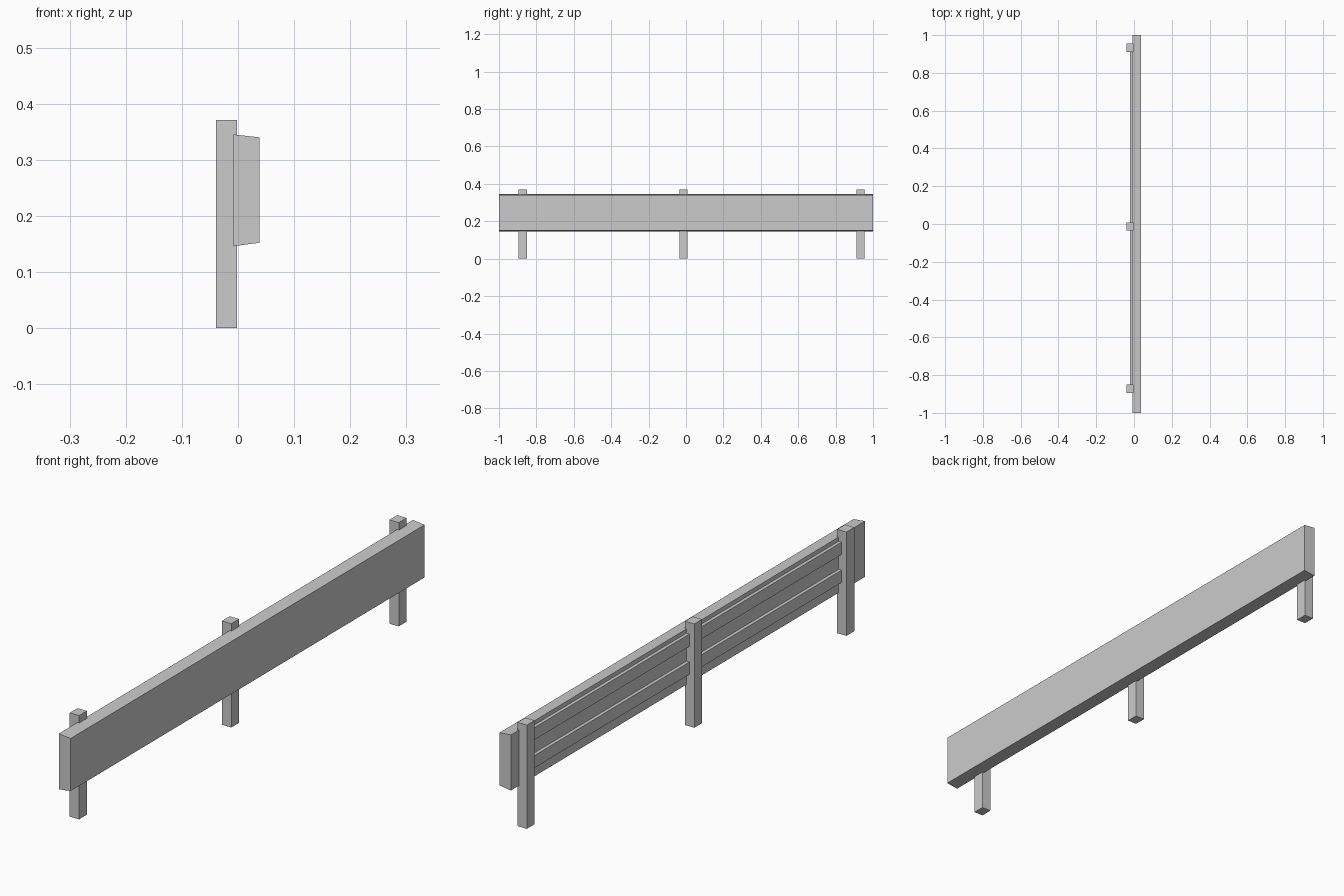
import bpy
import bmesh

if "Cube" in bpy.data.objects:
    bpy.data.objects.remove(bpy.data.objects["Cube"])

POST_Y = (-0.873, -0.013, 0.933)


def extrude_profile(name, profile, y0, y1):
    """Closed prism: an (x, z) profile swept along y."""
    bm = bmesh.new()
    face = bm.faces.new([bm.verts.new((x, y0, z)) for x, z in profile])
    ext = bmesh.ops.extrude_face_region(bm, geom=[face])
    moved = [v for v in ext["geom"] if isinstance(v, bmesh.types.BMVert)]
    bmesh.ops.translate(bm, verts=moved, vec=(0, y1 - y0, 0))
    bmesh.ops.recalc_face_normals(bm, faces=bm.faces)
    mesh = bpy.data.meshes.new(name)
    bm.to_mesh(mesh)
    bm.free()
    obj = bpy.data.objects.new(name, mesh)
    bpy.context.collection.objects.link(obj)
    return obj


def rect(x0, x1, z0, z1):
    return [(x0, z0), (x1, z0), (x1, z1), (x0, z1)]


# Long barrier panel, slightly tapered towards its front face
extrude_profile("barrier_panel",
                [(-0.008, 0.146), (0.038, 0.152), (0.038, 0.34), (-0.008, 0.345)],
                -1.0, 1.0)

# Three square posts behind the panel
for i, y in enumerate(POST_Y, 1):
    extrude_profile(f"post_{i}", rect(-0.039, -0.002, 0.0, 0.371),
                    y - 0.022, y + 0.022)

# Two backing rails running from the first post to the last
for name, z0, z1 in (("lower_rail", 0.186, 0.23), ("upper_rail", 0.286, 0.33)):
    extrude_profile(name, rect(-0.02, -0.004, z0, z1), POST_Y[0], POST_Y[-1])
